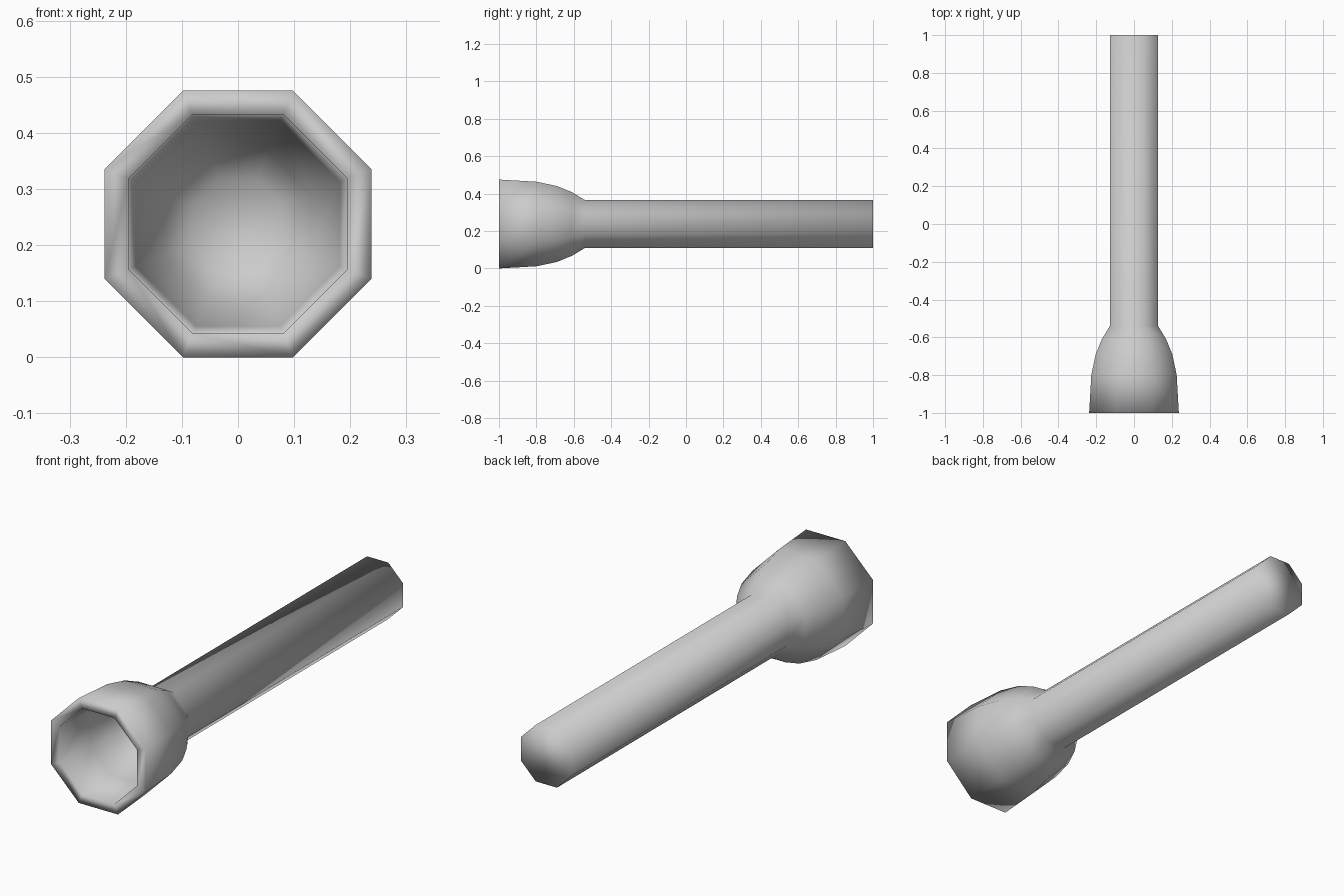
import bpy, bmesh
from math import cos, sin, pi

if "Cube" in bpy.data.objects:
    bpy.data.objects.remove(bpy.data.objects["Cube"])

SIDES = 8
CENTRE_Z = 0.2375


def lathe(name, profile):
    """Sweep (y, flat-to-centre distance) points round the y axis as an octagon."""
    bm = bmesh.new()
    rings = []
    for y, apothem in profile:
        r = apothem / cos(pi / SIDES)
        ring = []
        for i in range(SIDES):
            a = 2 * pi * (i + 0.5) / SIDES
            ring.append(bm.verts.new((r * cos(a), y, CENTRE_Z + r * sin(a))))
        rings.append(ring)
    for lower, upper in zip(rings, rings[1:]):
        for i in range(SIDES):
            j = (i + 1) % SIDES
            bm.faces.new((lower[i], lower[j], upper[j], upper[i]))
    bm.faces.new(rings[0])
    bm.faces.new(rings[-1])
    bmesh.ops.recalc_face_normals(bm, faces=bm.faces)
    for f in bm.faces:
        f.smooth = True
    mesh = bpy.data.meshes.new(name)
    bm.to_mesh(mesh)
    bm.free()
    obj = bpy.data.objects.new(name, mesh)
    bpy.context.collection.objects.link(obj)
    return obj


# Hollow reflector bowl, from its floor out to the rim
bowl = [(-0.60, 0.08), (-0.66, 0.13), (-0.80, 0.182), (-1.0, 0.195)]
# Outer head, tapering back into the handle
head = [(-1.0, 0.2375), (-0.80, 0.226), (-0.69, 0.203), (-0.61, 0.17)]
# Straight handle with a flat back end
handle = [(-0.54, 0.128), (1.0, 0.128)]

lathe("flashlight_body", bowl + head + handle)
